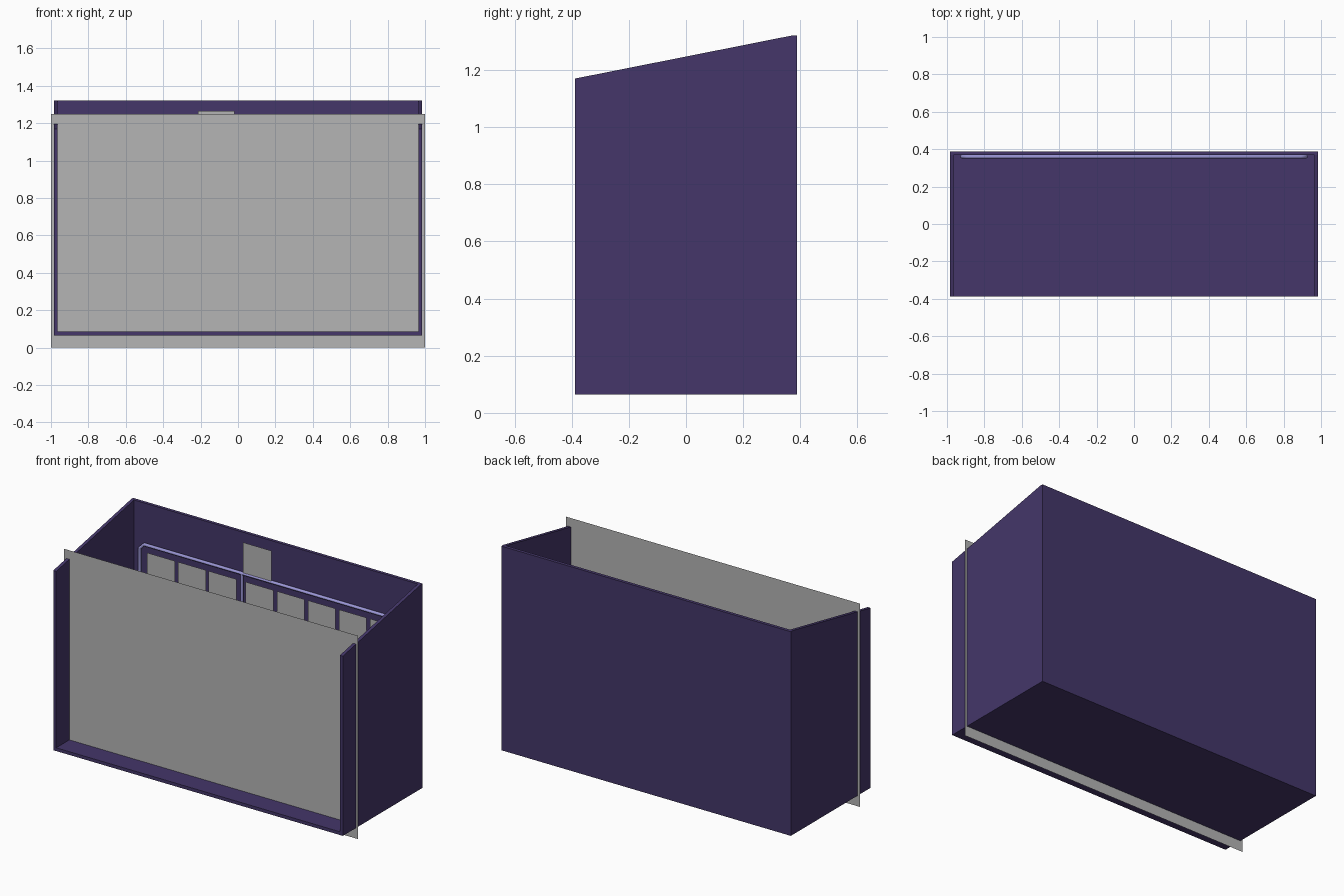
import bpy
import bmesh

cube = bpy.data.objects.get("Cube")
if cube:
    bpy.data.objects.remove(cube, do_unlink=True)


def material(name, rgb):
    m = bpy.data.materials.new(name)
    m.use_nodes = True
    m.diffuse_color = (*rgb, 1)
    m.node_tree.nodes["Principled BSDF"].inputs["Base Color"].default_value = (*rgb, 1)
    return m


PURPLE = material("dark purple", (0.058, 0.037, 0.142))
LILAC = material("lilac", (0.32, 0.30, 0.66))
GREY = material("grey", (0.46, 0.46, 0.46))


def finish(name, bm, mat):
    me = bpy.data.meshes.new(name)
    bm.to_mesh(me)
    bm.free()
    me.materials.append(mat)
    ob = bpy.data.objects.new(name, me)
    bpy.context.collection.objects.link(ob)
    return ob


def prism(name, outline, x0, x1, mat):
    """Extrude a (y, z) outline along x."""
    bm = bmesh.new()
    face = bm.faces.new([bm.verts.new((x0, y, z)) for y, z in outline])
    ext = bmesh.ops.extrude_face_region(bm, geom=[face])
    moved = [v for v in ext["geom"] if isinstance(v, bmesh.types.BMVert)]
    bmesh.ops.translate(bm, verts=moved, vec=(x1 - x0, 0, 0))
    bmesh.ops.recalc_face_normals(bm, faces=bm.faces)
    return finish(name, bm, mat)


def sheet(name, x0, x1, y, z0, z1):
    """Thin upright sheet facing the front."""
    bm = bmesh.new()
    corners = [(x0, z0), (x1, z0), (x1, z1), (x0, z1)]
    bm.faces.new([bm.verts.new((x, y, z)) for x, z in corners])
    return finish(name, bm, GREY)


def rail(name, points, y, closed):
    """Thin round rail along (x, z) points."""
    cu = bpy.data.curves.new(name, "CURVE")
    cu.dimensions = "3D"
    cu.bevel_depth = 0.01
    cu.bevel_resolution = 1
    cu.use_fill_caps = True
    sp = cu.splines.new("POLY")
    sp.points.add(len(points) - 1)
    for p, (x, z) in zip(sp.points, points):
        p.co = (x, y, z, 1)
    sp.use_cyclic_u = closed
    cu.materials.append(LILAC)
    ob = bpy.data.objects.new(name, cu)
    bpy.context.collection.objects.link(ob)
    bpy.ops.object.select_all(action="DESELECT")
    ob.select_set(True)
    bpy.context.view_layer.objects.active = ob
    bpy.ops.object.convert(target="MESH")


# Cabinet shell, open at the front and top
W, T, D, BASE = 0.985, 0.02, 0.388, 0.065
side = [(-D, BASE), (D, BASE), (D, 1.32), (D - T, 1.32), (-D, 1.17)]
prism("right_wall", side, -W, -W + T, PURPLE)
prism("left_wall", side, W - T, W, PURPLE)
prism("floor", [(-D, BASE), (D - T, BASE), (D - T, BASE + T), (-D, BASE + T)],
      -W + T, W - T, PURPLE)
prism("back_wall", [(D - T, BASE), (D, BASE), (D, 1.32), (D - T, 1.32)],
      -W + T, W - T, PURPLE)

# Front panel passing through the walls
sheet("front_panel", -1, 1, -0.26, 0, 1.25)

# Rail frame with clipped corners, and its divider
X, TOP, LOW, C = 0.92, 1.07, 0.14, 0.03
frame = [(-X, LOW + C), (-X, TOP - C), (-X + C, TOP), (X - C, TOP),
         (X, TOP - C), (X, LOW + C), (X - C, LOW), (-X + C, LOW)]
rail("rail_frame", frame, 0.36, True)
rail("rail_divider", [(-0.225, LOW), (-0.225, TOP)], 0.36, False)

# Cards in rows inside the frame
columns = [-0.87 + 0.21 * i for i in range(3)] + [-0.198 + 0.211 * i for i in range(5)]
for row in range(4):
    top = 1.025 - 0.21 * row
    for col, x in enumerate(columns):
        sheet(f"card_{row + 1}_{col + 1}", x, x + 0.19, 0.358, top - 0.19, top)

# Single card above the frame
sheet("title_card", -0.215, -0.02, 0.355, 1.075, 1.265)
